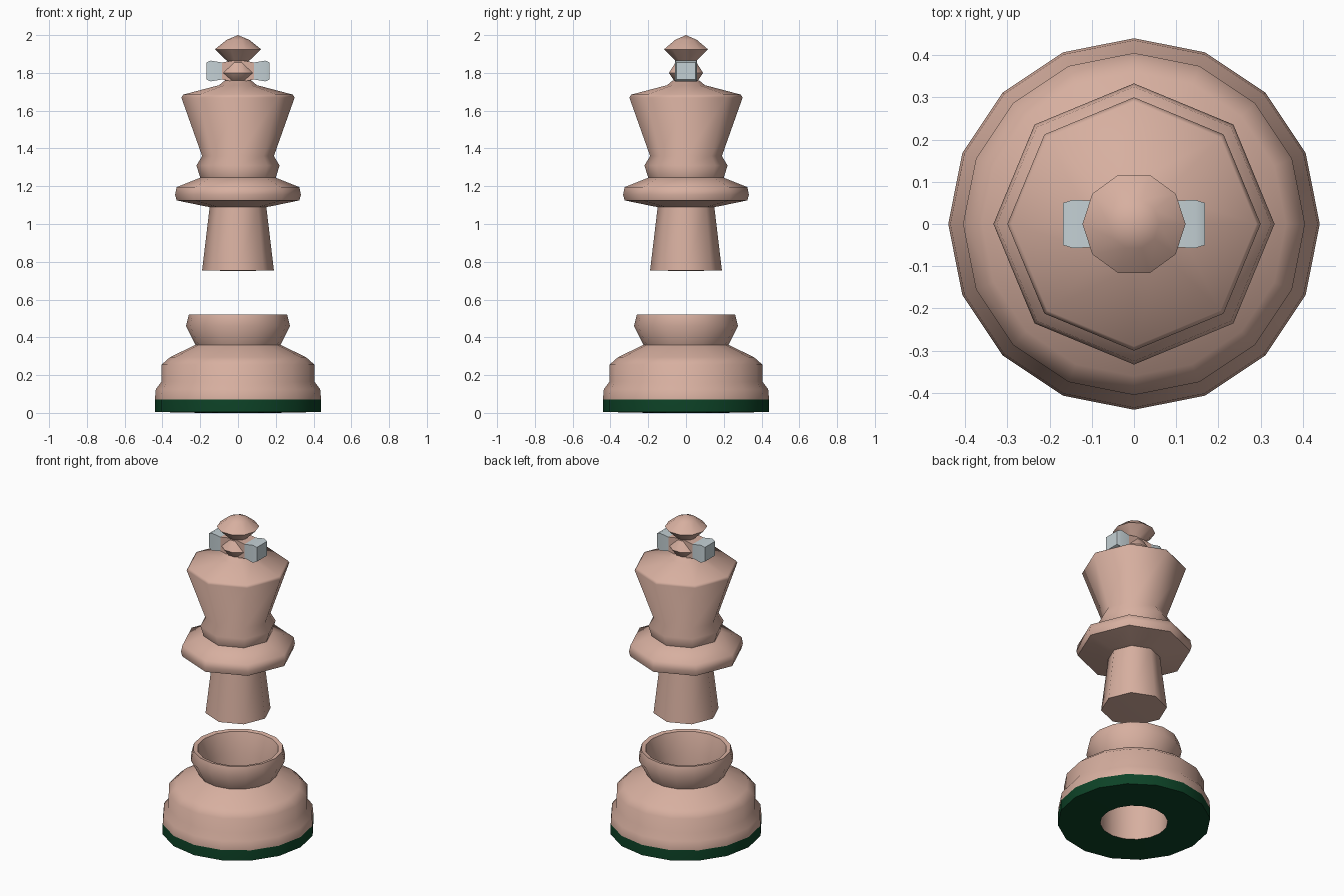
import bpy, bmesh, math

if "Cube" in bpy.data.objects:
    bpy.data.objects.remove(bpy.data.objects["Cube"])


def material(name, rgb):
    m = bpy.data.materials.new(name)
    m.diffuse_color = (*rgb, 1)
    m.use_nodes = True
    m.node_tree.nodes["Principled BSDF"].inputs["Base Color"].default_value = m.diffuse_color
    return m


wood = material("pale_wood", (0.68, 0.43, 0.35))
felt = material("green_felt", (0.004, 0.055, 0.02))
silver = material("silver_grey", (0.55, 0.63, 0.66))


def finish(name, bm, mats, rule=None, angle=60):
    bmesh.ops.recalc_face_normals(bm, faces=bm.faces[:])
    if rule:
        for f in bm.faces:
            f.material_index = int(rule(f))
    me = bpy.data.meshes.new(name)
    bm.to_mesh(me)
    bm.free()
    for m in mats:
        me.materials.append(m)
    me.shade_smooth()
    me.set_sharp_from_angle(angle=math.radians(angle))
    ob = bpy.data.objects.new(name, me)
    bpy.context.collection.objects.link(ob)
    return ob


def lathe(profile, sides, closed=False):
    """Spin (radius, z) points round the z axis; radius 0 makes a pole."""
    bm = bmesh.new()
    rings = []
    for r, z in profile:
        if r == 0:
            rings.append([bm.verts.new((0, 0, z))] * sides)
        else:
            rings.append([bm.verts.new((r * math.cos(i * math.tau / sides),
                                        r * math.sin(i * math.tau / sides), z))
                          for i in range(sides)])
    pairs = list(zip(rings, rings[1:]))
    if closed:
        pairs.append((rings[-1], rings[0]))
    for a, b in pairs:
        for i in range(sides):
            j = (i + 1) % sides
            quad = list(dict.fromkeys((a[i], a[j], b[j], b[i])))
            bm.faces.new(quad)
    return bm


# Hollow base with a felt underside and a socket through the middle
base = lathe([(0.195, 0), (0.44, 0.005), (0.44, 0.07), (0.435, 0.125),
              (0.405, 0.165), (0.405, 0.255), (0.36, 0.295), (0.225, 0.36),
              (0.275, 0.46), (0.26, 0.52), (0.235, 0.515), (0.20, 0.39),
              (0.20, 0.22)], 16, closed=True)
finish("base", base, [wood, felt],
       lambda f: max(v.co.z for v in f.verts) < 0.071)

# Upper body: plug, collar, waist and crown
body = lathe([(0, 0.75), (0.19, 0.755), (0.15, 1.09), (0.18, 1.095),
              (0.325, 1.125), (0.333, 1.155), (0.325, 1.195), (0.20, 1.245),
              (0.22, 1.31), (0.19, 1.36), (0.30, 1.67), (0.29, 1.685),
              (0.10, 1.735), (0.07, 1.76), (0, 1.765)], 8)
finish("body", body, [wood])

# Crossbar: wooden middle, silver flared arms
bar = bmesh.new()
sections = [(-0.168, 0.050, 0.045), (-0.145, 0.057, 0.055),
            (-0.085, 0.055, 0.045), (0, 0.055, 0.06), (0.085, 0.055, 0.045),
            (0.145, 0.057, 0.055), (0.168, 0.050, 0.045)]
loops = [[bar.verts.new((x, sy * hy, 1.81 + sz * hz))
          for sy, sz in ((-1, -1), (1, -1), (1, 1), (-1, 1))]
         for x, hy, hz in sections]
for a, b in zip(loops, loops[1:]):
    for i in range(4):
        j = (i + 1) % 4
        bar.faces.new((a[i], a[j], b[j], b[i]))
bar.faces.new(loops[0])
bar.faces.new(loops[-1])
finish("crossbar", bar, [wood, silver],
       lambda f: abs(f.calc_center_median().x) > 0.08)

# Pointed finial with a core running down through the crossbar
finial = lathe([(0, 1.74), (0.06, 1.75), (0.095, 1.80), (0.055, 1.86),
                (0.122, 1.925), (0.06, 1.975), (0, 2.0)], 10)
finish("finial", finial, [wood])
